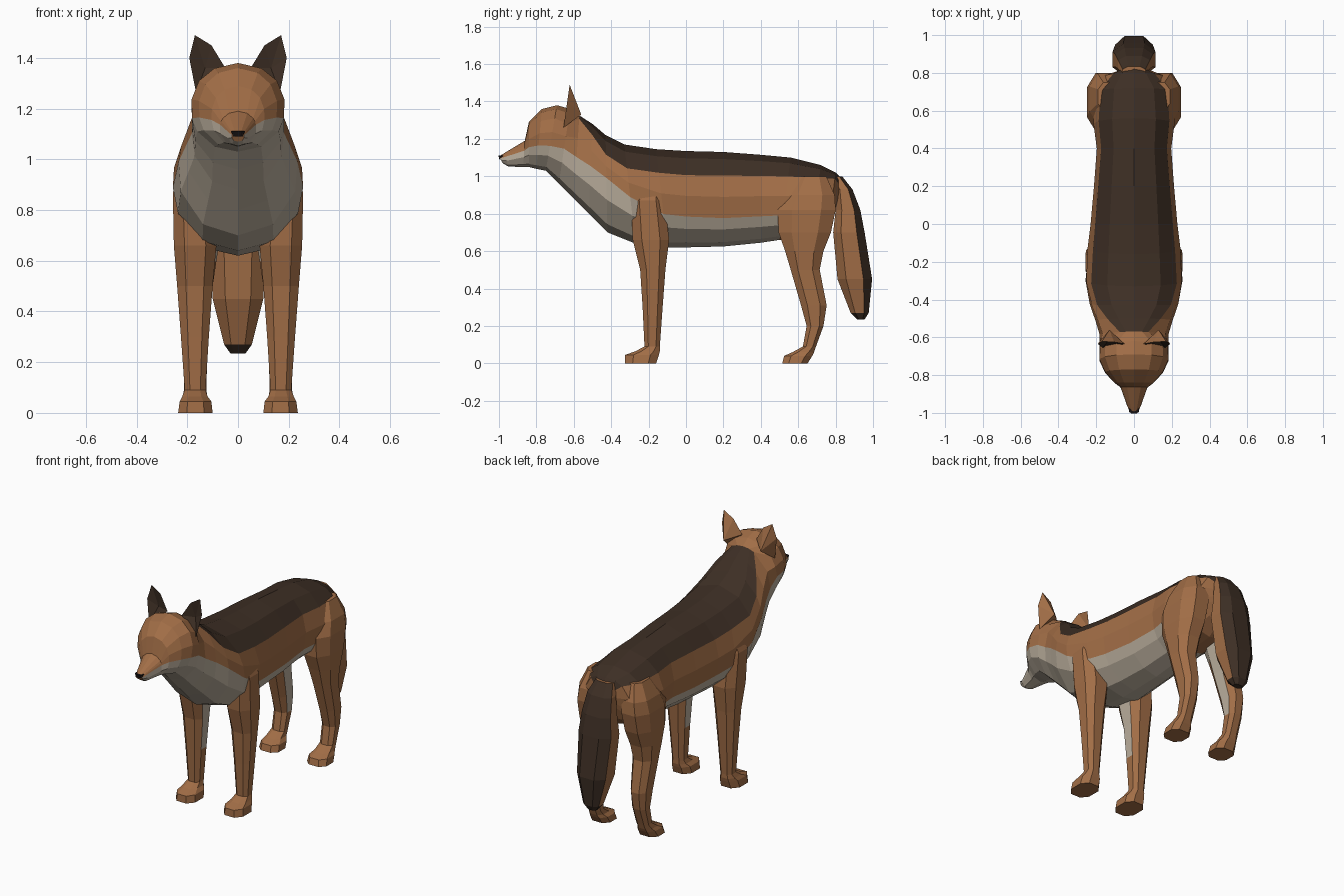
import bpy, bmesh, math


def material(name, rgb):
    m = bpy.data.materials.new(name)
    m.diffuse_color = (*rgb, 1)
    return m


MATS = [material("tan fur", (0.36, 0.155, 0.062)),
        material("cream fur", (0.50, 0.43, 0.34)),
        material("dark fur", (0.047, 0.028, 0.018)),
        material("black nose", (0.008, 0.006, 0.006))]
TAN, CREAM, DARK, NOSE = range(4)


def finish(name, bm, rule=None):
    """Fix normals, colour faces by a rule and make the object."""
    bmesh.ops.recalc_face_normals(bm, faces=bm.faces)
    if rule:
        for f in bm.faces:
            f.material_index = rule(f.normal, f.calc_center_median())
    me = bpy.data.meshes.new(name)
    bm.to_mesh(me)
    bm.free()
    for m in MATS:
        me.materials.append(m)
    ob = bpy.data.objects.new(name, me)
    bpy.context.collection.objects.link(ob)
    return ob


def loft(rings, colour=lambda r, i: TAN):
    """Skin a row of point rings and close both ends."""
    bm = bmesh.new()
    vs = [[bm.verts.new(p) for p in ring] for ring in rings]
    n = len(vs[0])
    for r in range(len(vs) - 1):
        for i in range(n):
            j = (i + 1) % n
            f = bm.faces.new((vs[r][i], vs[r][j], vs[r + 1][j], vs[r + 1][i]))
            f.material_index = colour(r, i)
    bm.faces.new(vs[0])
    bm.faces.new(vs[-1])
    return bm


# Body, neck and head: top y, z, bottom y, z, half width, dark edge, cream edge
BODY = [(.835, .985, .80, .82, .06, .24, .66), (.80, 1.02, .765, .74, .16, .12, .66),
        (.72, 1.06, .68, .68, .22, .18, .66), (.56, 1.10, .50, .66, .215, .23, .70),
        (.40, 1.115, .40, .645, .197, .24, .70), (.20, 1.13, .20, .625, .212, .25, .70),
        (0, 1.135, 0, .62, .23, .25, .68), (-.16, 1.145, -.10, .62, .247, .24, .66),
        (-.33, 1.17, -.27, .64, .257, .24, .53), (-.43, 1.22, -.42, .70, .235, .20, .44),
        (-.50, 1.28, -.52, .80, .205, .12, .47), (-.57, 1.325, -.60, .88, .182, .04, .50),
        (-.62, 1.36, -.68, .96, .182, .20, .53), (-.69, 1.38, -.75, 1.03, .185, .20, .62),
        (-.77, 1.36, -.80, 1.04, .155, .20, .61), (-.84, 1.29, -.84, 1.05, .105, .20, .56),
        (-.862, 1.19, -.87, 1.05, .072, .20, .38)]
MUZZLE = [(-.97, 1.125, -.95, 1.052, .038, .15, .28), (-1.0, 1.106, -.98, 1.07, .025, .15, .28)]


def body_ring(yt, zt, yb, zb, w, d, c):
    steps = [0, d * .3, d, (d + c) / 2, c, c + (1 - c) * .4, c + (1 - c) * .85, 1]
    half = []
    for s in steps:
        x = w * math.sqrt(max(0, 1 - abs(2 * s - 1) ** 2.3))
        half.append((x, yt + (yb - yt) * s, zt + (zb - zt) * s))
    return half + [(-x, y, z) for x, y, z in half[6:0:-1]]


def body_colour(r, i):
    k = i if i < 7 else 13 - i
    if k < 2 and r < 11:
        return DARK
    return CREAM if k >= 4 and r >= 3 else TAN


finish("body_and_head", loft([body_ring(*r) for r in BODY + MUZZLE], body_colour))


def octagon(z, y0, y1, x0, x1, cut=.25):
    """Level ring: a rectangle with cut corners."""
    a, b = (x1 - x0) * cut, (y1 - y0) * cut
    return [(x0 + a, y0, z), (x1 - a, y0, z), (x1, y0 + b, z), (x1, y1 - b, z),
            (x1 - a, y1, z), (x0 + a, y1, z), (x0, y1 - b, z), (x0, y0 + b, z)]


# Legs: z, front y, back y, inner x, outer x
FRONT_LEG = [(.95, -.25, -.13, .12, .225), (.87, -.295, -.115, .10, .257),
             (.66, -.285, -.09, .085, .253), (.50, -.245, -.11, .10, .24),
             (.30, -.232, -.125, .115, .225), (.09, -.222, -.14, .128, .21),
             (.065, -.27, -.14, .12, .22), (.045, -.325, -.145, .105, .23),
             (0, -.327, -.16, .10, .236)]
HIND_LEG = [(1.0, .60, .75, .08, .19), (.90, .53, .795, .06, .235), (.82, .49, .80, .06, .25),
            (.70, .495, .775, .07, .248), (.60, .53, .735, .085, .24), (.50, .56, .715, .10, .23),
            (.31, .615, .752, .115, .222), (.20, .645, .735, .122, .215),
            (.09, .625, .695, .125, .213), (.06, .57, .685, .12, .22),
            (.04, .525, .675, .105, .23), (0, .515, .65, .10, .236)]
for name, table in (("front_leg", FRONT_LEG), ("hind_leg", HIND_LEG)):
    for side, s in (("left", 1), ("right", -1)):
        rings = [[(s * x, y, z) for x, y, z in octagon(*r)] for r in table]
        finish(f"{name}_{side}", loft(rings),
               lambda n, c: CREAM if n.x * s < -.8 and c.z > .22 else TAN)

# Tail with a dark back and tip: z, front y, back y, half width
TAIL = [(1.0, .77, .835, .06), (.93, .80, .89, .085), (.82, .80, .932, .10),
        (.70, .787, .955, .113), (.45, .81, .995, .10), (.27, .88, .977, .055),
        (.235, .915, .955, .03)]
finish("tail", loft([octagon(z, y0, y1, -w, w) for z, y0, y1, w in TAIL]),
       lambda n, c: DARK if n.y > .4 or c.z < .26 else TAN)

# Ears: dark hollow front, tan back
EAR = [(.05, -.635, 1.36), (.105, -.625, 1.45), (.17, -.622, 1.49),
       (.192, -.635, 1.40), (.165, -.655, 1.26)]
for side, s in (("left", 1), ("right", -1)):
    bm = bmesh.new()
    rim = [bm.verts.new((s * x, y, z)) for x, y, z in EAR]
    for tip in ((.13, -.61, 1.36), (.13, -.56, 1.33)):
        v = bm.verts.new((s * tip[0], tip[1], tip[2]))
        for i in range(5):
            f = bm.faces.new((rim[i], rim[(i + 1) % 5], v))
            f.material_index = DARK if tip[1] < -.6 else TAN
    finish(f"ear_{side}", bm)

# Nose
finish("nose", loft([octagon(1.09, -.998, -.975, -.02, .02), octagon(1.111, -1.003, -.97, -.027, .027)]),
       lambda n, c: NOSE)
